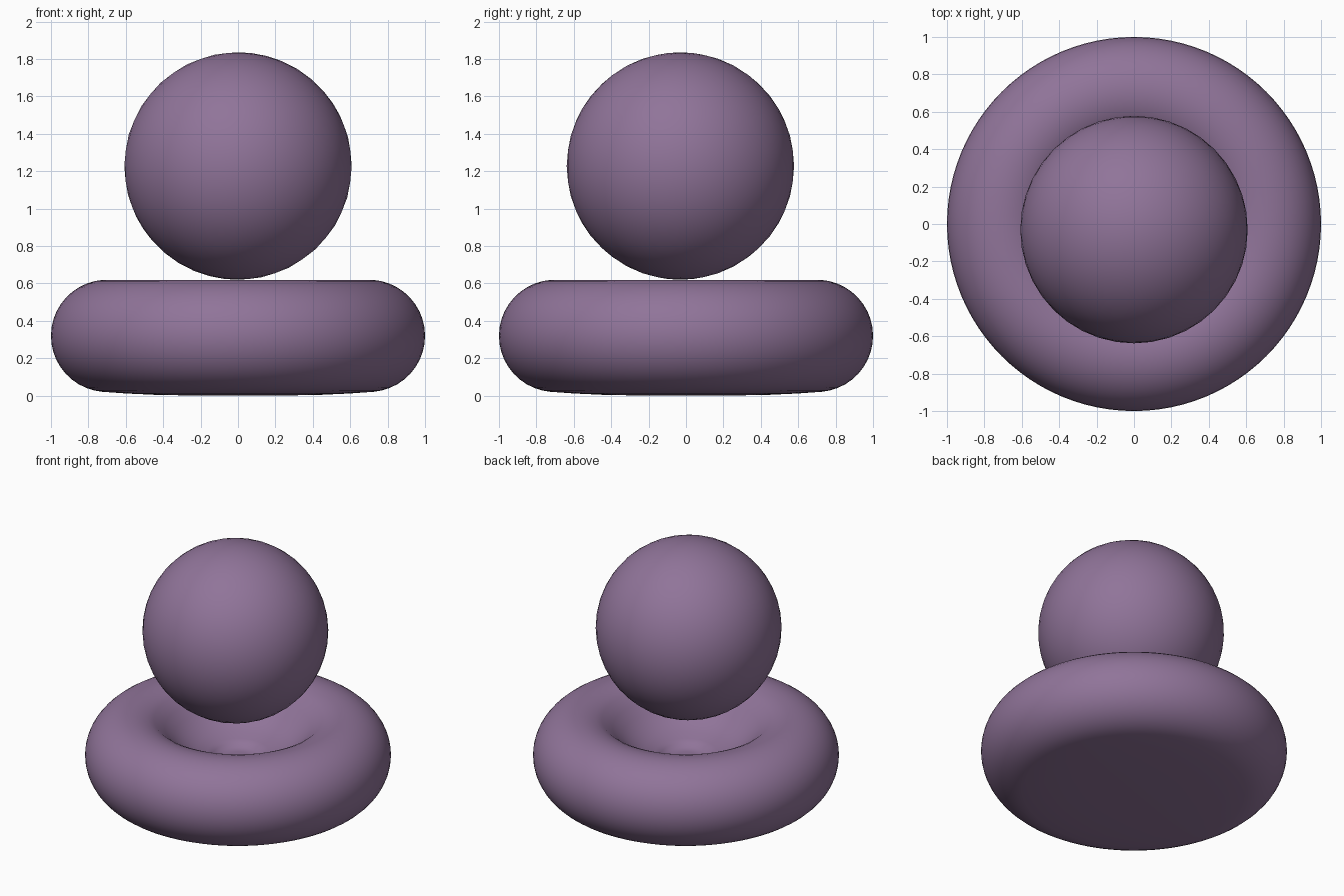
import bpy
import math

cube = bpy.data.objects.get("Cube")
if cube:
    bpy.data.objects.remove(cube, do_unlink=True)

# Single dusty purple colour
mat = bpy.data.materials.new("dusty purple")
mat.use_nodes = True
COLOUR = (0.28, 0.175, 0.32, 1)
mat.diffuse_color = COLOUR
mat.node_tree.nodes["Principled BSDF"].inputs["Base Color"].default_value = COLOUR


def lathe(name, profile, segments=96):
    """Revolve a (radius, z) profile, whose ends lie on the axis, about z."""
    rings = profile[1:-1]
    verts = [(0, 0, profile[0][1]), (0, 0, profile[-1][1])]
    for r, z in rings:
        for i in range(segments):
            a = math.tau * i / segments
            verts.append((r * math.cos(a), r * math.sin(a), z))

    def at(ring, i):
        return 2 + ring * segments + i % segments

    faces = []
    last = len(rings) - 1
    for i in range(segments):
        faces.append((0, at(0, i + 1), at(0, i)))
        faces.append((1, at(last, i), at(last, i + 1)))
        for k in range(last):
            faces.append((at(k, i), at(k, i + 1), at(k + 1, i + 1), at(k + 1, i)))
    mesh = bpy.data.meshes.new(name)
    mesh.from_pydata(verts, [], faces)
    mesh.shade_smooth()
    mesh.materials.append(mat)
    obj = bpy.data.objects.new(name, mesh)
    bpy.context.collection.objects.link(obj)
    return obj


# Cushion base: gently domed underside, round outer wall, dimpled top
R, TUBE, MID = 0.70, 0.30, 0.32
profile = [(0, 0), (0.25, 0.001), (0.45, 0.005), (0.6, 0.012)]
for step in range(25):
    a = math.radians(-85 + step * (205 / 24))
    profile.append((R + TUBE * math.cos(a), MID + TUBE * math.sin(a)))
profile += [(0.48, 0.52), (0.42, 0.46), (0.35, 0.405), (0.27, 0.365),
            (0.20, 0.345), (0.16, 0.33), (0.14, 0.31), (0.08, 0.305), (0, 0.305)]
lathe("cushion_base", profile)

# Ball hovering just above the dimple
bpy.ops.mesh.primitive_ico_sphere_add(subdivisions=4, radius=0.608,
                                      location=(0, -0.03, 1.228))
ball = bpy.context.object
ball.name = "ball"
ball.data.materials.append(mat)
bpy.ops.object.shade_smooth()
